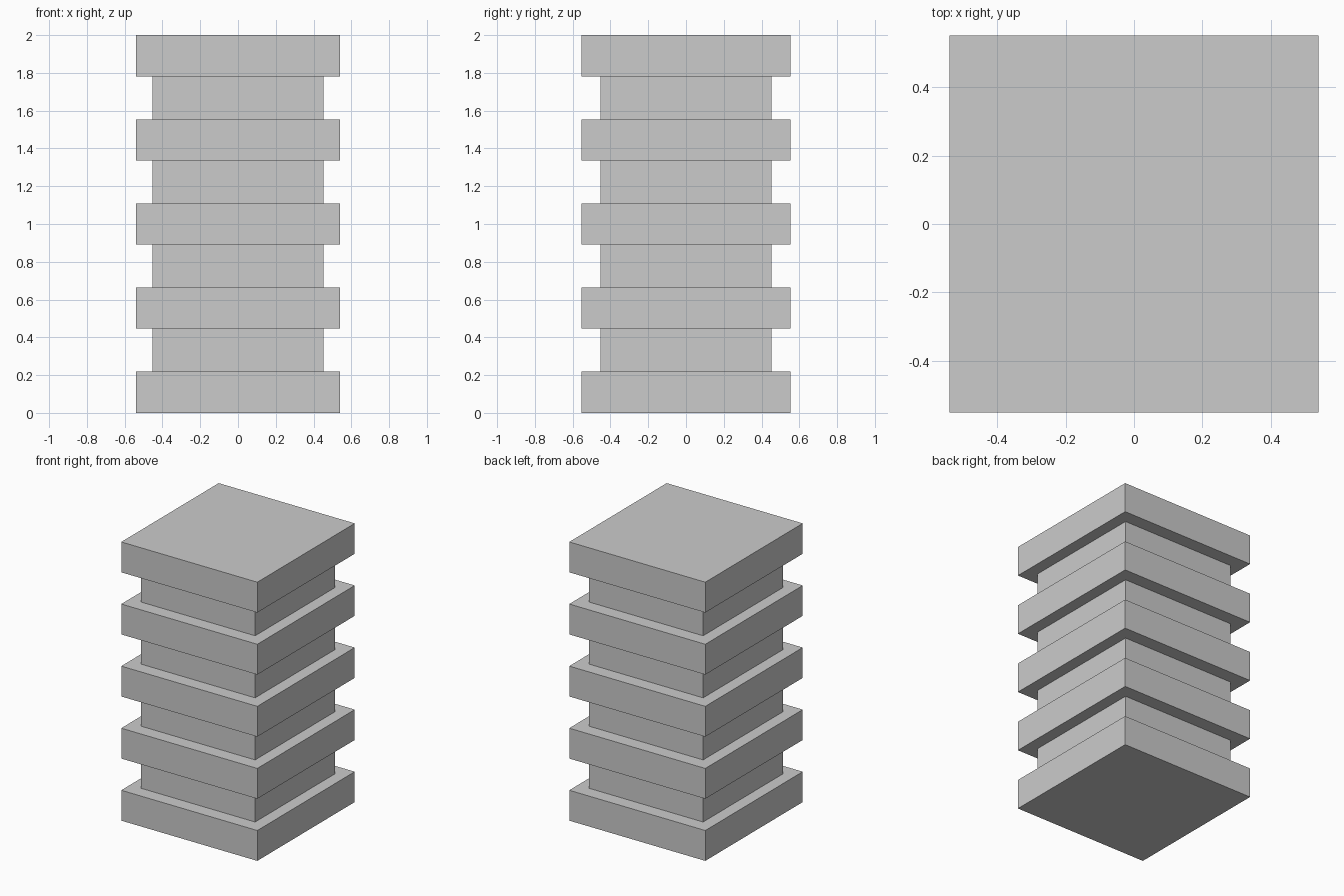
import bpy

if "Cube" in bpy.data.objects:
    bpy.data.objects.remove(bpy.data.objects["Cube"])

SLABS = 5
SLAB_H = 0.218
PITCH = (2.0 - SLAB_H) / (SLABS - 1)


def box(name, width, depth, z0, z1):
    bpy.ops.mesh.primitive_cube_add(size=1, location=(0, 0, (z0 + z1) / 2))
    ob = bpy.context.object
    ob.name = name
    ob.scale = (width, depth, z1 - z0)
    bpy.ops.object.transform_apply(location=False, rotation=False, scale=True)
    return ob


# Wide slabs stacked at an even pitch
for i in range(SLABS):
    z = i * PITCH
    box(f"slab_{i + 1}", 1.08, 1.105, z, z + SLAB_H)

# Narrower square blocks filling the gaps between slabs
for i in range(SLABS - 1):
    z = i * PITCH + SLAB_H
    box(f"core_block_{i + 1}", 0.907, 0.907, z, (i + 1) * PITCH)
